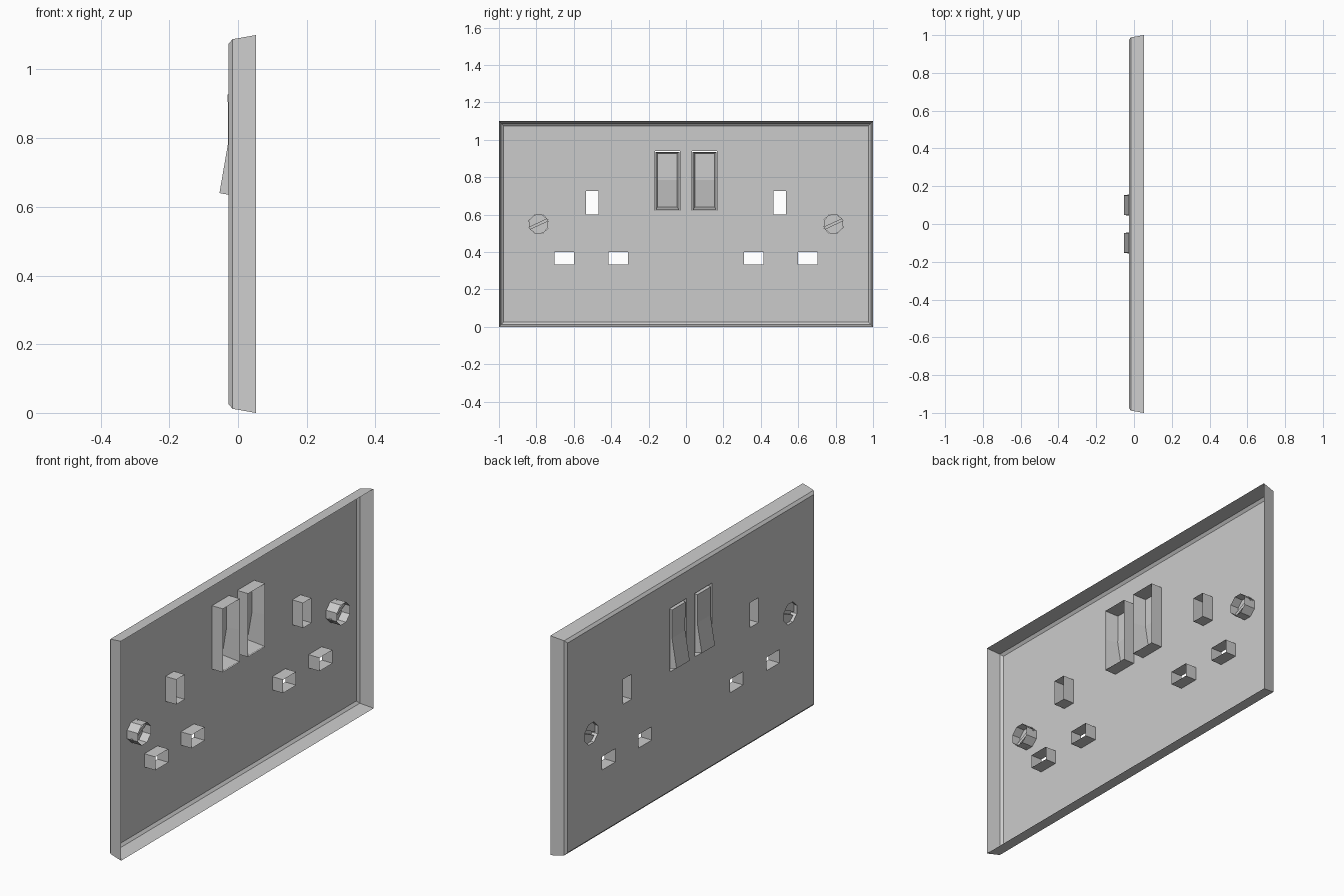
import bpy, bmesh, math

cube = bpy.data.objects.get("Cube")
if cube:
    bpy.data.objects.remove(cube, do_unlink=True)

grey = bpy.data.materials.new("plate grey")
grey.use_nodes = True
COLOUR = (0.6, 0.6, 0.6, 1)
grey.diffuse_color = COLOUR
grey.node_tree.nodes["Principled BSDF"].inputs["Base Color"].default_value = COLOUR

FACE = -0.027     # outer face of the plate
BACK = 0.052      # open rear edge
TUBE = 0.033      # rear end of the pockets
MID = 0.55        # middle height


def finish(bm, name):
    mesh = bpy.data.meshes.new(name)
    bm.to_mesh(mesh)
    bm.free()
    mesh.materials.append(grey)
    obj = bpy.data.objects.new(name, mesh)
    bpy.context.collection.objects.link(obj)
    return obj


def ring(bm, x, pts):
    return [bm.verts.new((x, y, z)) for y, z in pts]


def bridge(bm, a, b):
    n = len(a)
    for i in range(n):
        j = (i + 1) % n
        bm.faces.new((a[i], a[j], b[j], b[i]))


def rect(cy, cz, w, h):
    w, h = w / 2, h / 2
    return [(cy - w, cz - h), (cy + w, cz - h), (cy + w, cz + h), (cy - w, cz + h)]


def octagon(cy, cz, r):
    return [(cy + r * math.cos((i + 0.5) * math.pi / 4),
             cz + r * math.sin((i + 0.5) * math.pi / 4)) for i in range(8)]


# Openings: pin holes, rocker windows and screw holes, mirrored about the centre
openings = []
for s in (-1, 1):
    openings += [
        rect(s * 0.502, 0.663, 0.067, 0.125),
        rect(s * 0.65, 0.368, 0.104, 0.067),
        rect(s * 0.362, 0.368, 0.104, 0.067),
        rect(s * 0.1, 0.78, 0.134, 0.318),
        octagon(s * 0.788, MID, 0.055),
    ]

# Plate: sloping sides, bevelled rim, pierced face with pocket tubes behind
bm = bmesh.new()
rear = ring(bm, BACK, rect(0, MID, 2.0, 1.1))
shoulder = ring(bm, -0.016, rect(0, MID, 1.976, 1.076))
rim = ring(bm, FACE, rect(0, MID, 1.95, 1.05))
bridge(bm, rear, shoulder)
bridge(bm, shoulder, rim)
loops = [rim] + [ring(bm, FACE, pts) for pts in openings]
edges = []
for loop in loops:
    for i, v in enumerate(loop):
        w = loop[(i + 1) % len(loop)]
        edges.append(bm.edges.get((v, w)) or bm.edges.new((v, w)))
bmesh.ops.triangle_fill(bm, use_beauty=True, edges=edges, normal=(-1, 0, 0))
for loop, pts in zip(loops[1:], openings):
    bridge(bm, loop, ring(bm, TUBE, pts))
bmesh.ops.recalc_face_normals(bm, faces=bm.faces)
face = min(bm.faces, key=lambda f: f.calc_center_median().x)
if face.normal.x > 0:
    bmesh.ops.reverse_faces(bm, faces=bm.faces)
finish(bm, "plate")


# Rocker: upper half flush, lower half tilted outward, hollow behind
def rocker(name, cy):
    bm = bmesh.new()
    front, back = [], []
    for side, heights in ((-1, (0, 1, 2)), (1, (2, 1, 0))):
        for k in heights:
            x, z = ((-0.054, 0.64), (-0.029, 0.785), (-0.030, 0.927))[k]
            front.append(bm.verts.new((x, cy + side * 0.052, z)))
            back.append(bm.verts.new((TUBE - 0.003, cy + side * 0.064,
                                      (0.625, 0.785, 0.936)[k])))
    bridge(bm, front, back)
    bm.faces.new((front[0], front[1], front[4], front[5]))
    bm.faces.new((front[1], front[2], front[3], front[4]))
    bmesh.ops.recalc_face_normals(bm, faces=bm.faces)
    finish(bm, name)


# Screw head: shallow cone rim and two half discs divided by a sunken slot
def screw(name, cy):
    bm = bmesh.new()
    tilt = math.radians(25)
    along = (math.cos(tilt), math.sin(tilt))
    across = (-along[1], along[0])

    def point(x, u, v):
        return bm.verts.new((x, cy + u * along[0] + v * across[0],
                             MID + u * along[1] + v * across[1]))

    top, deep, r, gap = -0.012, 0.004, 0.054, 0.008
    start = math.asin(gap / r)
    floor = []
    for s in (1, -1):
        arc = [start + (math.pi - 2 * start) * i / 4 for i in range(5)]
        half = [point(top, s * r * math.cos(a), s * r * math.sin(a)) for a in arc]
        bm.faces.new(half)
        low = [point(deep, v * s * r * math.cos(start), s * gap) for v in (1, -1)]
        bm.faces.new((half[0], half[-1], low[1], low[0]))
        floor += low
    bm.faces.new(floor)
    bmesh.ops.recalc_face_normals(bm, faces=bm.faces)
    finish(bm, name)


for label, s in (("left", 1), ("right", -1)):
    rocker(label + "_rocker_switch", s * 0.1)
    screw(label + "_screw", s * 0.788)
